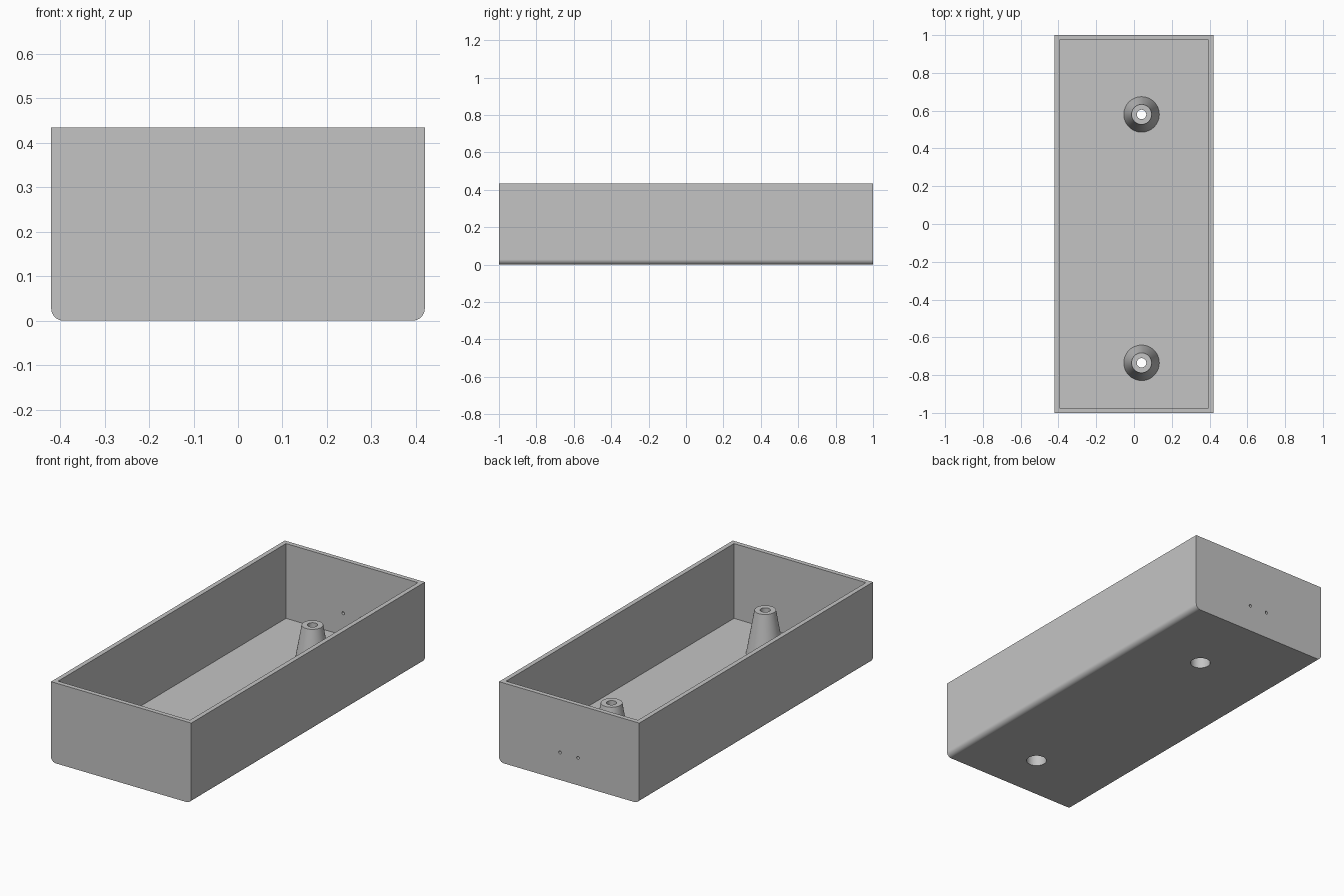
import bpy, bmesh, math

if "Cube" in bpy.data.objects:
    bpy.data.objects.remove(bpy.data.objects["Cube"], do_unlink=True)

W, L, H = 0.42, 1.0, 0.435        # half width, half length, height
WALL, FLOOR, FILLET = 0.025, 0.03, 0.028
POSTS = [(0.04, 0.58), (0.04, -0.735)]
BORE = 0.051
SIDES = 48

grey = bpy.data.materials.new("plain grey")
grey.use_nodes = True
grey.diffuse_color = (0.55, 0.55, 0.55, 1)
grey.node_tree.nodes["Principled BSDF"].inputs["Base Color"].default_value = grey.diffuse_color


def make_object(name, bm):
    bmesh.ops.recalc_face_normals(bm, faces=bm.faces)
    mesh = bpy.data.meshes.new(name)
    bm.to_mesh(mesh)
    bm.free()
    mesh.materials.append(grey)
    obj = bpy.data.objects.new(name, mesh)
    bpy.context.collection.objects.link(obj)
    return obj


def select(obj):
    bpy.ops.object.select_all(action='DESELECT')
    obj.select_set(True)
    bpy.context.view_layer.objects.active = obj


def smooth(obj):
    select(obj)
    bpy.ops.object.shade_smooth_by_angle(angle=math.radians(30))


def cut(obj, cutter):
    select(obj)
    mod = obj.modifiers.new("cut", 'BOOLEAN')
    mod.operation, mod.solver, mod.object = 'DIFFERENCE', 'EXACT', cutter
    bpy.ops.object.modifier_apply(modifier=mod.name)
    bpy.data.objects.remove(cutter, do_unlink=True)


def cylinder(radius, depth, location, along_y=False):
    bm = bmesh.new()
    bmesh.ops.create_cone(bm, cap_ends=True, segments=SIDES,
                          radius1=radius, radius2=radius, depth=depth)
    obj = make_object("cutter", bm)
    obj.location = location
    if along_y:
        obj.rotation_euler.x = math.pi / 2
    obj.hide_render = True
    return obj


# Outer body: U-shaped section with rounded lower edges, extruded lengthwise
section = [(W, H), (-W, H)]
for cx, start in ((-W + FILLET, math.pi), (W - FILLET, 1.5 * math.pi)):
    for i in range(9):
        a = start + i * math.pi / 16
        section.append((cx + FILLET * math.cos(a), FILLET + FILLET * math.sin(a)))
bm = bmesh.new()
end = bm.faces.new([bm.verts.new((x, -L, z)) for x, z in section])
ext = bmesh.ops.extrude_face_region(bm, geom=[end], use_keep_orig=True)
bmesh.ops.translate(bm, vec=(0, 2 * L, 0),
                    verts=[g for g in ext["geom"] if isinstance(g, bmesh.types.BMVert)])
tray = make_object("tray", bm)

# Open cavity
bm = bmesh.new()
bmesh.ops.create_cube(bm, size=1)
bmesh.ops.scale(bm, vec=(2 * (W - WALL), 2 * (L - WALL), H), verts=bm.verts)
bmesh.ops.translate(bm, vec=(0, 0, FLOOR + H / 2), verts=bm.verts)
cut(tray, make_object("cutter", bm))

# Screw access holes in the floor and two pin holes in the back wall
for x, y in POSTS:
    cut(tray, cylinder(BORE, 0.1, (x, y, FLOOR / 2)))
for x in (-0.053, 0.055):
    cut(tray, cylinder(0.008, 0.1, (x, L - WALL / 2, 0.149), True))
smooth(tray)
weighted = tray.modifiers.new("flat walls", 'WEIGHTED_NORMAL')
weighted.keep_sharp = True

# Tapered hollow screw posts, turned from a profile of (radius, height)
profile = [(0.094, FLOOR), (0.053, 0.262), (0.025, 0.262),
           (0.025, 0.225), (BORE, 0.225), (BORE, FLOOR)]
for name, (x, y) in zip(("back_screw_post", "front_screw_post"), POSTS):
    bm = bmesh.new()
    verts = [bm.verts.new((r, 0, z)) for r, z in profile]
    edges = [bm.edges.new(pair) for pair in zip(verts, verts[1:])]
    bmesh.ops.spin(bm, geom=verts + edges, cent=(0, 0, 0), axis=(0, 0, 1),
                   angle=2 * math.pi, steps=SIDES, use_merge=True)
    bmesh.ops.remove_doubles(bm, verts=bm.verts, dist=0.0001)
    post = make_object(name, bm)
    post.location = (x, y, 0)
    smooth(post)
